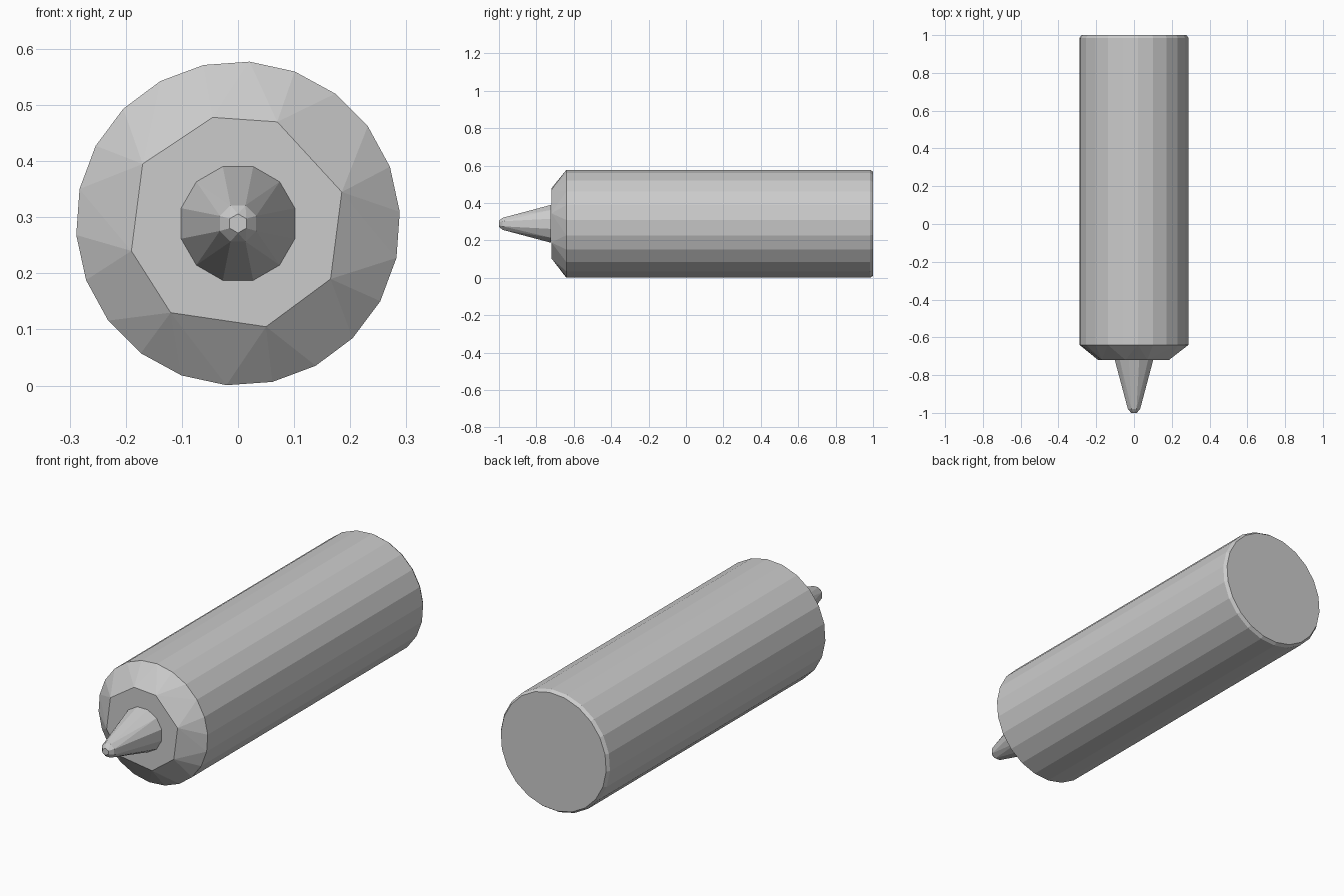
import bpy, bmesh, math

if "Cube" in bpy.data.objects:
    bpy.data.objects.remove(bpy.data.objects["Cube"])

CZ = 0.289  # height of the long axis


def ring(y, r, n, turn=0.0):
    """Points of a circle around the long axis."""
    return [(r * math.sin(math.tau * (i + turn) / n), y,
             CZ + r * math.cos(math.tau * (i + turn) / n)) for i in range(n)]


def hull_part(name, points):
    """Convex flat-faced part wrapped around the given points."""
    bm = bmesh.new()
    for p in points:
        bm.verts.new(p)
    bmesh.ops.convex_hull(bm, input=bm.verts[:])
    bmesh.ops.dissolve_limit(bm, angle_limit=math.radians(0.5),
                             verts=bm.verts[:], edges=bm.edges[:])
    bmesh.ops.recalc_face_normals(bm, faces=bm.faces[:])
    mesh = bpy.data.meshes.new(name)
    bm.to_mesh(mesh)
    bm.free()
    obj = bpy.data.objects.new(name, mesh)
    bpy.context.collection.objects.link(obj)
    return obj


# Barrel: long cylinder, coarse faceted front shoulder, thin rear bevel
SIDES = 22
shoulder = [(-0.17, 0.395), (-0.19, 0.24), (-0.12, 0.13), (0.05, 0.105),
            (0.165, 0.19), (0.185, 0.345), (0.07, 0.47), (-0.045, 0.478)]
hull_part("barrel",
          [(x, -0.72, z) for x, z in shoulder]
          + ring(-0.64, 0.289, SIDES, 0.25)
          + ring(0.985, 0.289, SIDES, 0.25)
          + ring(1.0, 0.279, SIDES, 0.25))

# Nozzle: tapered cone with a small blunt tip
hull_part("nozzle",
          ring(-0.721, 0.105, 12, 0.5)
          + ring(-0.98, 0.035, 8, 0.5)
          + ring(-1.0, 0.017, 6))
